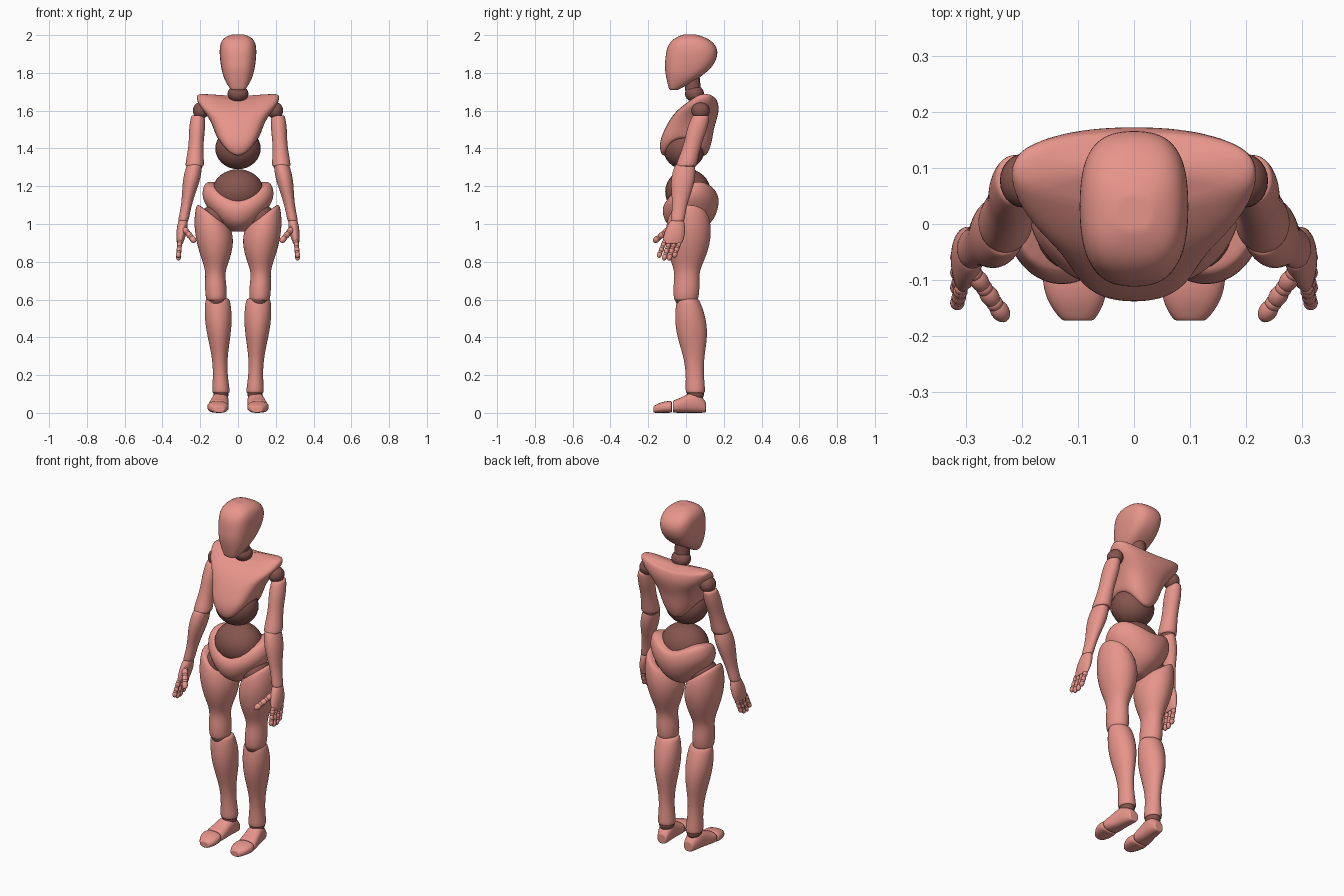
import bpy, bmesh, math
from mathutils import Vector, Matrix

cube = bpy.data.objects.get("Cube")
if cube:
    bpy.data.objects.remove(cube, do_unlink=True)


def make_material(name, color):
    material = bpy.data.materials.new(name)
    material.use_nodes = True
    material.diffuse_color = color
    shader = material.node_tree.nodes["Principled BSDF"]
    shader.inputs["Base Color"].default_value = color
    return material


SHELL = make_material("salmon_shell", (.8, .3, .255, 1))
JOINT = make_material("dark_joint", (.24, .09, .076, 1))
SEGMENTS = 20


def finish(name, bm, material, mirror, subdivide):
    """Turn the bmesh into a smooth object, mirrored to the other side if asked."""
    bmesh.ops.recalc_face_normals(bm, faces=bm.faces)
    mesh = bpy.data.meshes.new(name)
    bm.to_mesh(mesh)
    bm.free()
    mesh.materials.append(material)
    mesh.shade_smooth()
    part = bpy.data.objects.new(name, mesh)
    bpy.context.collection.objects.link(part)
    if mirror:
        part.modifiers.new("mirror", 'MIRROR').use_mirror_merge = False
    if subdivide:
        smooth = part.modifiers.new("smooth", 'SUBSURF')
        smooth.levels = smooth.render_levels = 2


def raise_sides(c, s):
    return abs(c) ** 1.5


def raise_sides_and_back(c, s):
    return raise_sides(c, s) + max(s, 0) / 2


def raise_outside(c, s):
    return c


def signed_power(value, power):
    return math.copysign(abs(value) ** (2 / power), value)


def loft(name, start, end, widths, depths, bend=0, power=2, ease=1, mirror=True, sole=False,
         start_lift=0, end_lift=0, lift_rule=raise_sides, material=SHELL):
    """Oval rings from start to end along a bent line, crowded to the end by ease.
    A sole part runs along y and rests on the ground; others run along z."""
    start, end = Vector(start), Vector(end)
    control = (start + end) / 2 + Vector((0, bend, 0))
    bm = bmesh.new()

    def add_ring(index, scale=1):
        t = 1 - (1 - index / (len(widths) - 1)) ** ease
        center = start.lerp(control, t).lerp(control.lerp(end, t), t)
        lift = start_lift * (1 - t) ** 2 + end_lift * t ** 2
        ring = []
        for step in range(SEGMENTS):
            angle = math.tau * step / SEGMENTS
            c, s = math.cos(angle), math.sin(angle)
            across = scale * widths[index] * signed_power(c, power)
            along = scale * depths[index] * signed_power(s, power)
            if sole:
                offset = Vector((across, 0, depths[index] + along))
            else:
                offset = Vector((across, along, lift * lift_rule(c, s)))
            ring.append(bm.verts.new(center + offset))
        return ring

    last = len(widths) - 1
    rings = [add_ring(0, .8)] + [add_ring(i) for i in range(last + 1)] + [add_ring(last, .8)]
    for low, high in zip(rings, rings[1:]):
        for i in range(SEGMENTS):
            bm.faces.new((low[i - 1], low[i], high[i], high[i - 1]))
    bm.faces.new(rings[0])
    bm.faces.new(rings[-1])
    finish(name, bm, material, mirror, True)


def add_ball(bm, center, radii, direction=(0, 0, 1)):
    turn = Vector(direction).to_track_quat('Z', 'Y').to_matrix().to_4x4()
    matrix = Matrix.Translation(center) @ turn @ Matrix.Diagonal((*radii, 1))
    bmesh.ops.create_uvsphere(bm, u_segments=24, v_segments=16, radius=1, matrix=matrix)


def joint(name, center, radii, mirror=True):
    bm = bmesh.new()
    add_ball(bm, center, radii)
    finish(name, bm, JOINT, mirror, False)


def digit(name, root, tip, radius):
    """Three rounded bones in a row, with a small knuckle at the start of each."""
    bm = bmesh.new()
    root, tip = Vector(root), Vector(tip)
    bone = (tip - root) / 3
    for i in range(3):
        knuckle = root + bone * i
        add_ball(bm, knuckle, (radius * .9,) * 3)
        add_ball(bm, knuckle + bone / 2, (radius, radius, bone.length * .62), bone)
    finish(name, bm, SHELL, True, False)


# Head and neck
loft("head", start=(0, -.065, 1.71), end=(0, .02, 2.003),
     widths=(.04, .077, .09, .097, .099, .094, .076, .035),
     depths=(.025, .087, .127, .138, .138, .12, .083, .035),
     bend=.09, power=2.7, ease=1.5, mirror=False)
loft("neck", start=(0, .04, 1.67), end=(0, .03, 1.8), widths=(.042,) * 3, depths=(.042,) * 3,
     mirror=False, material=JOINT)
joint("neck_base", (0, .045, 1.69), (.055, .05, .045), mirror=False)

# Torso: chest shell with raised side rims, rib cage, waist ball and pelvis
loft("chest_shell", start=(0, -.01, 1.355), end=(0, .1, 1.66),
     widths=(.11, .12, .13, .145, .17, .215, .228),
     depths=(.12, .138, .138, .13, .125, .11, .065),
     bend=-.05, power=2.5, mirror=False, start_lift=.1, end_lift=.03)
joint("rib_cage", (0, -.01, 1.4), (.12, .11, .11), mirror=False)
joint("waist", (0, .01, 1.17), (.137, .12, .12), mirror=False)
loft("pelvis", start=(0, .01, .96), end=(0, .03, 1.12),
     widths=(.04, .09, .135, .17, .198, .18),
     depths=(.05, .11, .135, .148, .152, .135),
     mirror=False, end_lift=.1, lift_rule=raise_sides_and_back)

# Legs
joint("hip", (.12, .005, 1.03), (.078, .085, .075))
loft("thigh", start=(.115, 0, .595), end=(.132, .015, 1.045),
     widths=(.055, .06, .049, .078, .099, .106, .092),
     depths=(.066, .072, .062, .097, .118, .124, .108),
     end_lift=.06, lift_rule=raise_outside)
joint("knee", (.112, 0, .605), (.05, .058, .055))
loft("shin", start=(.09, .05, .105), end=(.108, .01, .605),
     widths=(.05, .037, .042, .062, .075, .067),
     depths=(.055, .046, .056, .083, .085, .06), bend=.015)

# Feet
joint("ankle", (.09, .05, .1), (.04, .045, .04))
loft("foot", start=(.106, -.07, 0), end=(.086, .105, 0),
     widths=(.056, .052, .046, .044, .03), depths=(.033, .04, .054, .056, .03),
     power=2.5, sole=True)
loft("toes", start=(.1, -.172, 0), end=(.108, -.075, 0),
     widths=(.03, .052, .058, .056), depths=(.018, .027, .031, .032),
     power=2.5, sole=True)

# Arms
joint("shoulder", (.197, .077, 1.6), (.042, .048, .045))
loft("upper_arm", start=(.23, 0, 1.305), end=(.212, .08, 1.575),
     widths=(.052, .043, .039, .044, .037), depths=(.058, .05, .048, .055, .047))
joint("elbow", (.23, 0, 1.31), (.042, .05, .042))
loft("forearm", start=(.29, -.045, 1.015), end=(.23, -.005, 1.315),
     widths=(.029, .027, .036, .048, .042), depths=(.038, .037, .053, .067, .055))

# Hands: palm turned inward, four fingers and a thumb
joint("wrist", (.288, -.046, 1.02), (.023, .03, .025))
loft("palm", start=(.308, -.072, .895), end=(.29, -.046, 1.02),
     widths=(.016, .026, .029, .025), depths=(.052, .057, .052, .036))
for i, name in enumerate(("index", "middle", "ring", "little")):
    y = -.115 + .027 * i
    length = .095 if name in ("middle", "ring") else .08
    digit(name + "_finger", (.308, y, .905), (.316, y - .03, .905 - length), .013)
digit("thumb", (.285, -.088, .975), (.23, -.168, .908), .0165)
